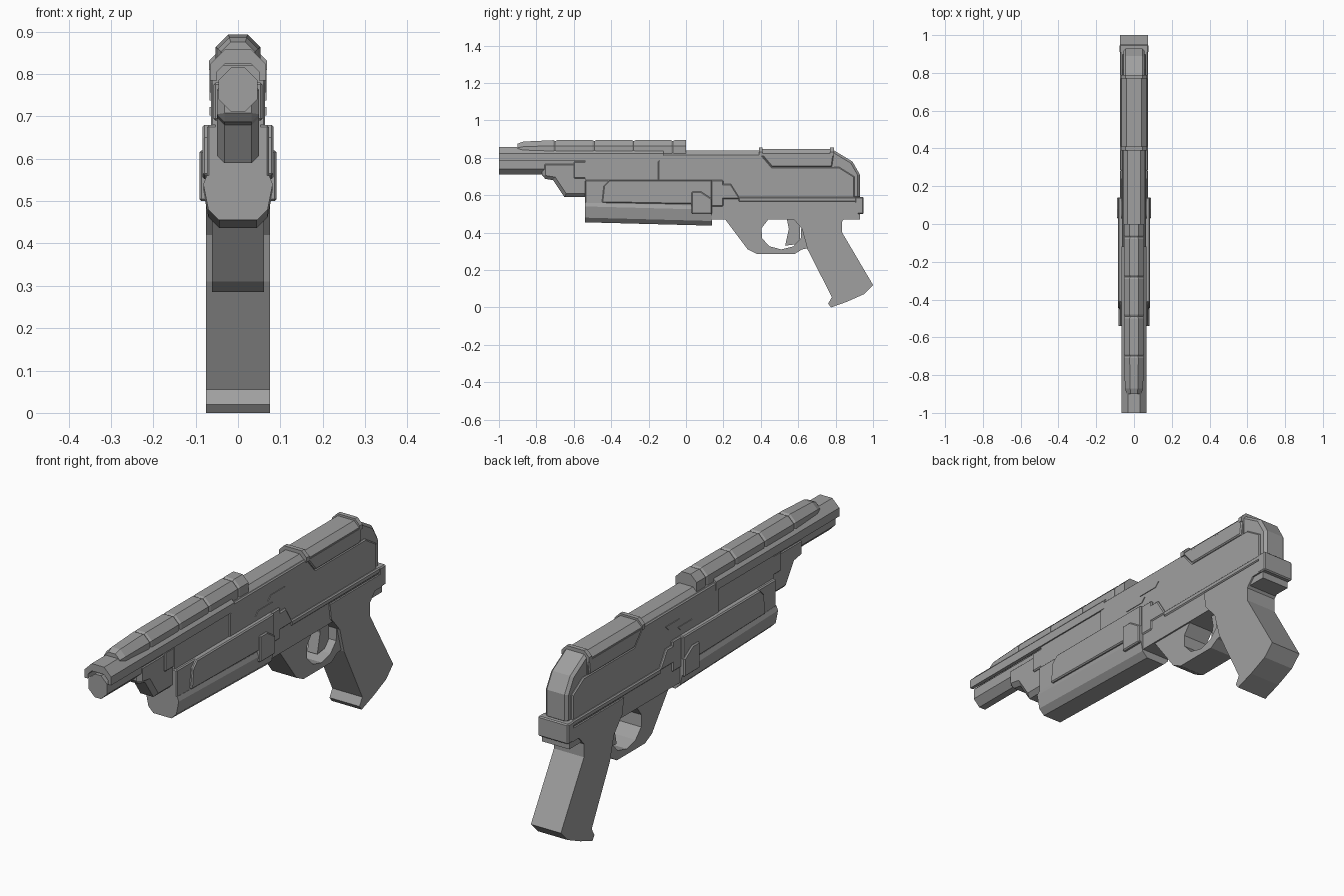
import bpy, bmesh, math

cube = bpy.data.objects.get("Cube")
if cube:
    bpy.data.objects.remove(cube, do_unlink=True)

grey = bpy.data.materials.new("mid grey")
grey.use_nodes = True
tone = (.35, .35, .35, 1)
grey.diffuse_color = tone
grey.node_tree.nodes["Principled BSDF"].inputs["Base Color"].default_value = tone

# Shared heights, lengths and half widths
muzzle, keel_front, keel_rear, saddle_front, saddle_rear, tail = -1, -.54, .14, .4, .79, .93
belly, seam, shelf, deck = .47, .58, .68, .84
slim, body, wide = .05, .064, .073
edge = .005


def loft(name, rings, bevel=0):
    """Join equal rings of points, cap both ends and chamfer the sharp edges."""
    bm = bmesh.new()
    loops = [[bm.verts.new(point) for point in ring] for ring in rings]
    for near, far in zip(loops, loops[1:]):
        for i in range(len(near)):
            bm.faces.new((near[i - 1], near[i], far[i], far[i - 1]))
    bm.faces.new(loops[0])
    bm.faces.new(loops[-1])
    bmesh.ops.recalc_face_normals(bm, faces=bm.faces)
    mesh = bpy.data.meshes.new(name)
    bm.to_mesh(mesh)
    bm.free()
    mesh.materials.append(grey)
    obj = bpy.data.objects.new(name, mesh)
    bpy.context.collection.objects.link(obj)
    if bevel:
        modifier = obj.modifiers.new("Chamfer", "BEVEL")
        modifier.width, modifier.segments, modifier.limit_method = bevel, 1, "ANGLE"
        modifier.angle_limit = math.radians(60)


def slab(name, profile, half, bevel=0, centre=0):
    """Side profile of (y, z) points given thickness across x."""
    loft(name, [[(centre + side, y, z) for y, z in profile] for side in (-half, half)], bevel)


def box(name, half, front, rear, low, high, bevel=edge):
    slab(name, [(front, low), (rear, low), (rear, high), (front, high)], half, bevel)


def section(half, low, high, top, under=0):
    """Mirrored cross-section with cut corners, from lower right to lower left."""
    right = [(half - under, low), (half, low + under), (half, high - top), (half - top, high)]
    right = list(dict.fromkeys(right))
    return right + [(-x, z) for x, z in reversed(right)]


def bar(name, ring, stations):
    """Cross-section swept along y; each station is (y, scale, shift in z)."""
    base = ring[0][1]
    loft(name, [[(x * scale, y, base + (z - base) * scale + shift) for x, z in ring]
                for y, scale, shift in stations])


def straight(name, ring, front, rear):
    bar(name, ring, [(front, 1, 0), (rear, 1, 0)])


# Barrel and the hollow shroud over it
straight("barrel", section(.046, .71, .815, .03, .03), muzzle, -.5)
outer = section(.066, .785, .858, .035)
inner = section(slim, .785, .825, .02)
straight("barrel_shroud", outer + inner[::-1], muzzle, -.12)

# Ribbed top cover with shallow grooves between segments
stations = [(-.9, .75, 0), (-.87, .9, 0)]
for rib in range(4):
    groove = -.7 + .21 * rib
    stations += [(groove - .01, 1, 0), (groove, .93, 0), (groove + .01, 1, 0)]
stations.append((0, 1, 0))
bar("top_cover", section(.053, .82, .894, .03), stations)

# Receiver core, side plates and rear spine
straight("receiver_core", section(.06, shelf, deck, .025), keel_front, saddle_rear)
box("receiver_lower", .053, keel_front, saddle_rear, seam - .01, shelf, 0)
slab("receiver_plates", [(-.15, seam), (-.15, .78), (-.12, .82), (saddle_front, .82), (.46, .75),
                         (.82, .75), (.9, .7), (.9, seam)], body, edge)
slab("rear_spine", [(.7, seam), (.7, deck), (saddle_rear, deck), (.89, .78), (tail, .71), (tail, seam)],
     .056, .012)

# Rear saddle: side flaps, roof and a raised lip at each end
slab("saddle_sides", [(saddle_front, .82), (.46, .75), (.78, .75), (saddle_rear, .82)], .067, edge)
straight("saddle_roof", section(.066, .81, .847, .025), saddle_front, saddle_rear)
for end, start in (("front", saddle_front - .01), ("rear", saddle_rear - .02)):
    straight("saddle_lip_" + end, section(.069, .81, .856, .025), start, start + .02)

# Lug below the barrel
slab("barrel_lug", [(-.77, .78), (-.77, .69), (-.71, shelf), (-.65, .59), (-.52, .59), (-.52, .78)],
     slim, .018)
box("lug_collar", .058, -.6, -.53, .69, .78)

# Fore-end: upper block, sloping keel, raised panels, cheeks and shoulders
box("fore_end_block", wide, keel_front, .2, .54, shelf)
lower = [(.045, .455), (.07, .48), (.082, .54), (.074, .56)]
bar("fore_end_keel", lower + [(-x, z) for x, z in reversed(lower)],
    [(keel_front, 1, 0), (keel_rear, 1, -.018)])
slab("fore_end_panels", [(-.45, .56), (-.44, .65), (-.41, shelf), (keel_rear, shelf), (keel_rear, .55)],
     .084, edge)
slab("fore_end_cheeks", [(.03, .5), (.03, .62), (.08, .62), (keel_rear, seam), (keel_rear, .5)],
     .091, edge)
slab("fore_end_shoulders", [(.1, seam), (.1, .66), (.24, .66), (.29, seam)], wide, edge)

# Frame, and trigger guard with a rounded opening
box("lower_frame", .068, .1, tail, belly, seam, 0)
opening = []
for step in range(9):
    angle = math.radians(50 - 35 * step)
    opening.append((.51 + .11 * math.cos(angle), .4 + .09 * math.sin(angle)))
opening = [(.58, belly)] + opening[1:-1] + [(.44, belly)]
slab("trigger_guard", [(keel_rear, belly), (.21, belly), (.33, .31), (.38, .285), (.58, .285),
                       (.62, .31), (.67, .32), (.67, belly)] + opening, .061)
slab("trigger", [(.54, belly), (.55, .42), (.53, .33), (.61, .34), (.61, belly)], .025)
box("frame_rail", wide, .28, tail, .565, .59)
box("rear_cap", .076, .905, .95, .5, .59)

# Grip with flared toe
slab("grip", [(.55, .56), (.56, .49), (.62, .42), (.65, .31), (.78, .055), (.76, .02), (.775, 0),
              (.86, .03), (.95, .07), (1, .12), (.835, .4), (.835, .46), (.87, .5), (.92, .5), (.92, .56)],
     .075)

# Stepped vents on both sides of the receiver
for side, sign in (("left", 1), ("right", -1)):
    for step, start in (("lower", .03), ("upper", .12)):
        low = .69 + start * .4
        slab(f"{step}_vent_{side}", [(start, low), (start + .1, low), (start + .12, low + .02),
                                     (start + .02, low + .02)], .003, 0, sign * body)
